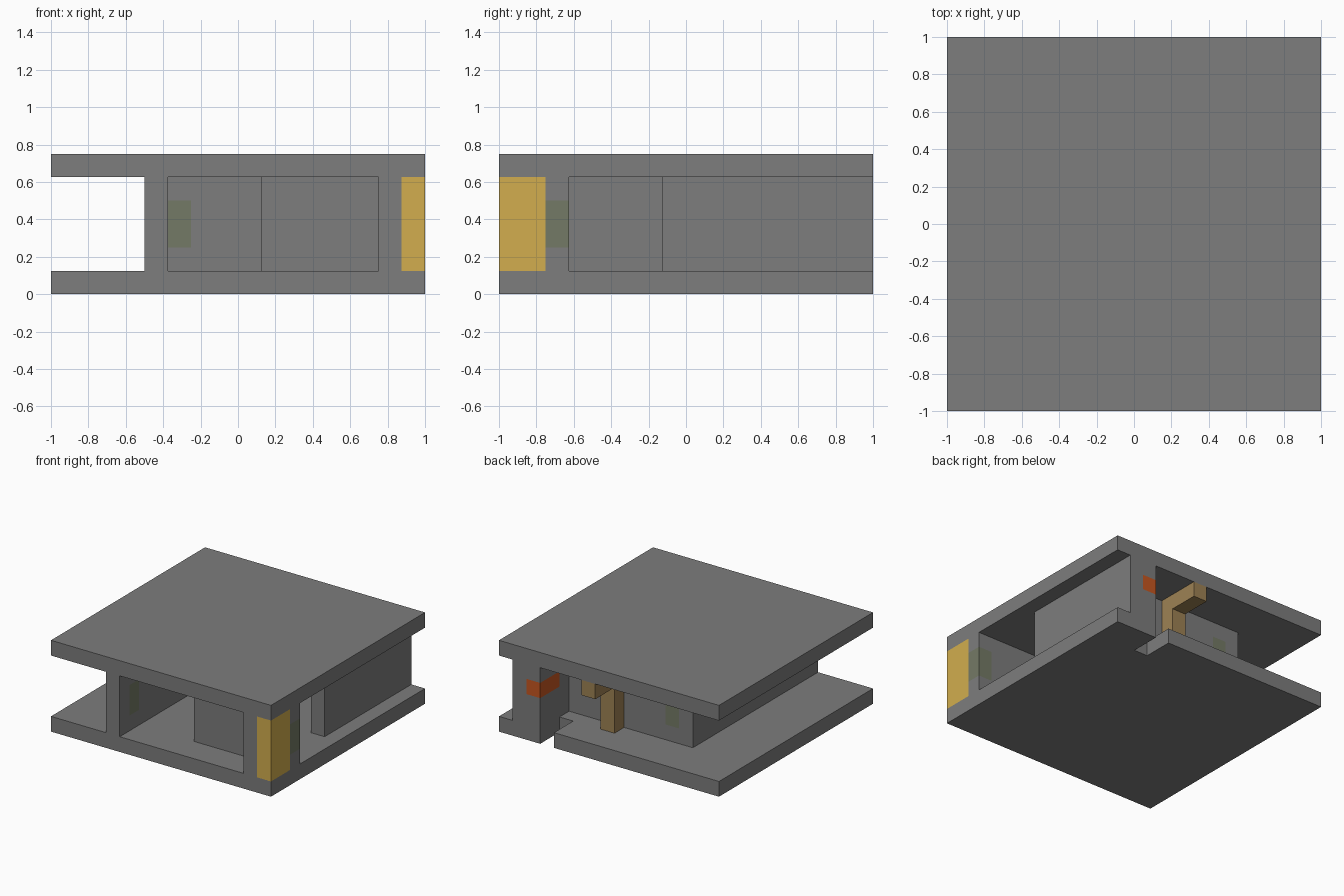
import bpy, bmesh
from mathutils import Vector

if "Cube" in bpy.data.objects:
    bpy.data.objects.remove(bpy.data.objects["Cube"], do_unlink=True)


def material(name, rgb):
    """Flat material from 0-255 display values, stored as linear."""
    lin = [((c / 255 + 0.055) / 1.055) ** 2.4 for c in rgb] + [1]
    m = bpy.data.materials.new(name)
    m.use_nodes = True
    m.diffuse_color = lin
    m.node_tree.nodes["Principled BSDF"].inputs["Base Color"].default_value = lin
    return m


stone = material("grey stone", (125, 125, 125))
lamp = material("yellow lamp", (210, 174, 78))
window = material("green window", (116, 122, 102))
sign = material("orange panel", (198, 86, 32))
wood = material("tan wood", (158, 130, 84))


def add_object(name, bm, mats):
    bmesh.ops.recalc_face_normals(bm, faces=bm.faces)
    mesh = bpy.data.meshes.new(name)
    bm.to_mesh(mesh)
    bm.free()
    ob = bpy.data.objects.new(name, mesh)
    bpy.context.collection.objects.link(ob)
    for m in mats:
        mesh.materials.append(m)
    return ob


def box(name, lo, hi):
    lo, hi = Vector(lo), Vector(hi)
    bm = bmesh.new()
    bmesh.ops.create_cube(bm, size=1)
    for v in bm.verts:
        v.co = (lo + hi) / 2 + v.co * (hi - lo)
    return add_object(name, bm, [stone])


def combine(target, tool, operation):
    mod = target.modifiers.new("combine", 'BOOLEAN')
    mod.operation, mod.object, mod.solver = operation, tool, 'EXACT'
    bpy.context.view_layer.objects.active = target
    bpy.ops.object.modifier_apply(modifier=mod.name)
    bpy.data.objects.remove(tool, do_unlink=True)


# Floor slab with a slot at the back edge
building = box("building", (-1, -1, 0), (1, 1, 0.125))
combine(building, box("slot", (0.5, 0.75, -0.1), (0.625, 1.1, 0.3)), 'DIFFERENCE')

# Walls, running slightly into both slabs: x and y ranges
walls = {
    "side_wall": (-0.5, -0.375, -1, 0.625),
    "back_wall": (-0.4, 0.8, 0.5, 0.625),
    "opposite_wall": (0.75, 0.875, -0.125, 1),
    "back_post": (0.625, 0.875, 0.625, 1),
    "front_wall": (0.125, 0.8, -0.75, -0.625),
    "corner_pillar": (0.75, 1, -1, -0.625),
}
for name, (x0, x1, y0, y1) in walls.items():
    combine(building, box(name, (x0, y0, 0.06), (x1, y1, 0.69)), 'UNION')

# Roof slab
combine(building, box("roof", (-1, -1, 0.625), (1, 1, 0.75)), 'UNION')

# Coloured blocks set flush into the walls
inlays = [
    (1, (0.875, -1, 0.125), (1, -0.75, 0.625)),
    (2, (0.875, -0.75, 0.25), (1, -0.625, 0.5)),
    (2, (-0.5, -0.875, 0.25), (-0.375, -0.75, 0.5)),
    (2, (-0.375, 0.5, 0.25), (-0.25, 0.625, 0.5)),
    (3, (0.625, 0.75, 0.375), (0.75, 1, 0.5)),
]
bm = bmesh.new()
bm.from_mesh(building.data)
for index, lo, hi in inlays:
    for axis in range(3):
        normal = Vector([axis == i for i in range(3)])
        for corner in (lo, hi):
            bmesh.ops.bisect_plane(bm, geom=bm.verts[:] + bm.edges[:] + bm.faces[:],
                                   plane_co=corner, plane_no=normal, dist=0.0001)
    for f in bm.faces:
        c = f.calc_center_median()
        if all(lo[i] - 0.001 < c[i] < hi[i] + 0.001 for i in range(3)):
            f.material_index = index
bmesh.ops.remove_doubles(bm, verts=bm.verts, dist=0.0001)
bmesh.ops.dissolve_limit(bm, angle_limit=0.01, verts=bm.verts, edges=bm.edges,
                         delimit={'MATERIAL'})
bm.to_mesh(building.data)
bm.free()
for m in (lamp, window, sign):
    building.data.materials.append(m)

# Wooden bracket: post on the floor with an arm reaching to the back edge
bm = bmesh.new()
profile = [(0.625, 0.125), (0.75, 0.125), (0.75, 0.5), (1, 0.5), (1, 0.625), (0.625, 0.625)]
face = bm.faces.new([bm.verts.new((0.125, y, z)) for y, z in profile])
arm = bmesh.ops.extrude_face_region(bm, geom=[face])["geom"]
bmesh.ops.translate(bm, vec=(0.125, 0, 0), verts=[g for g in arm if isinstance(g, bmesh.types.BMVert)])
add_object("wooden_bracket", bm, [wood])
